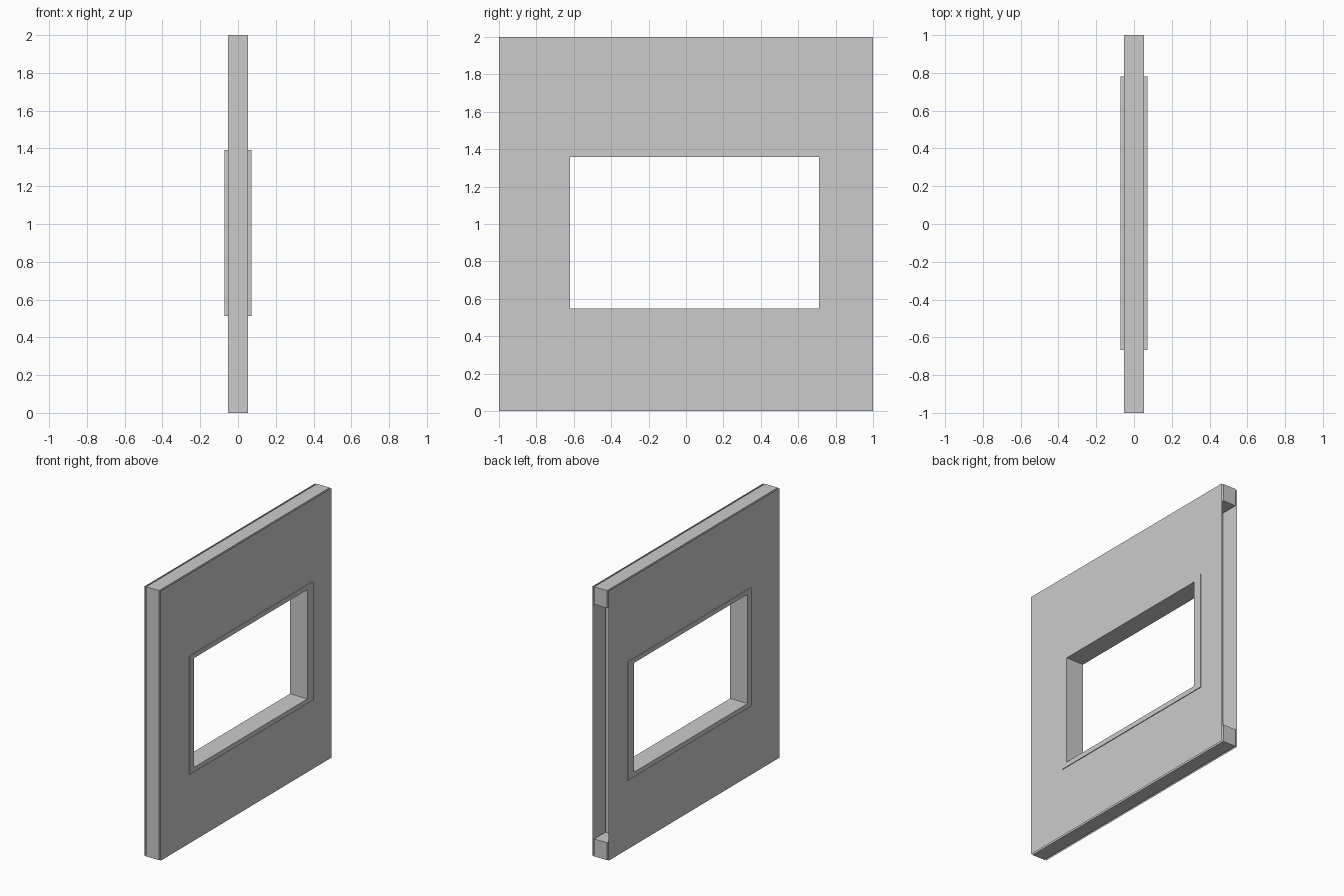
import bpy, bmesh

if "Cube" in bpy.data.objects:
    bpy.data.objects.remove(bpy.data.objects["Cube"])

HALF_T = 0.053          # half thickness of the timber
W = 0.13                # timber width
SHEET_X = 0.066         # offset of each cladding sheet
LINER_X = 0.0715        # half depth of the window liner
HOLE = (-0.62, 0.712, 0.548, 1.358)     # y0, y1, z0, z1
LINER = (-0.667, 0.78, 0.512, 1.392)


def finish(name, bm):
    bmesh.ops.recalc_face_normals(bm, faces=bm.faces)
    mesh = bpy.data.meshes.new(name)
    bm.to_mesh(mesh)
    bm.free()
    ob = bpy.data.objects.new(name, mesh)
    bpy.context.collection.objects.link(ob)
    return ob


def timber(name, y0, y1, z0, z1):
    bm = bmesh.new()
    bmesh.ops.create_cube(bm, size=1)
    for v in bm.verts:
        v.co.x *= 2 * HALF_T
        v.co.y = (y0 + y1) / 2 + v.co.y * (y1 - y0)
        v.co.z = (z0 + z1) / 2 + v.co.z * (z1 - z0)
    return finish(name, bm)


def corners(rect):
    y0, y1, z0, z1 = rect
    return [(y0, z0), (y1, z0), (y1, z1), (y0, z1)]


def ring(name, outer, inner, x, depth=0):
    """Rectangle with a rectangular hole, optionally extruded along x."""
    bm = bmesh.new()
    a = [bm.verts.new((x, y, z)) for y, z in corners(outer)]
    b = [bm.verts.new((x, y, z)) for y, z in corners(inner)]
    faces = []
    for i in range(4):
        j = (i + 1) % 4
        faces.append(bm.faces.new((a[i], a[j], b[j], b[i])))
    if depth:
        res = bmesh.ops.extrude_face_region(bm, geom=faces, use_keep_orig=True)
        moved = [g for g in res["geom"] if isinstance(g, bmesh.types.BMVert)]
        bmesh.ops.translate(bm, verts=moved, vec=(depth, 0, 0))
    return finish(name, bm)


# Timber frame: plates run full length, rear stud is set in from the end
timber("bottom_plate", -1, 1, 0, W)
timber("top_plate", -1, 1, 2 - W, 2)
timber("front_stud", -1, -1 + W, W, 2 - W)
timber("rear_stud", 1 - 2 * W, 1 - W, W, 2 - W)

# Thin cladding sheets on both sides
for side, sx in (("left", -1), ("right", 1)):
    ring(side + "_sheet", (-1, 1, 0, 2), HOLE, sx * SHEET_X)

# Window liner through the wall
ring("window_liner", LINER, HOLE, -LINER_X, 2 * LINER_X)
